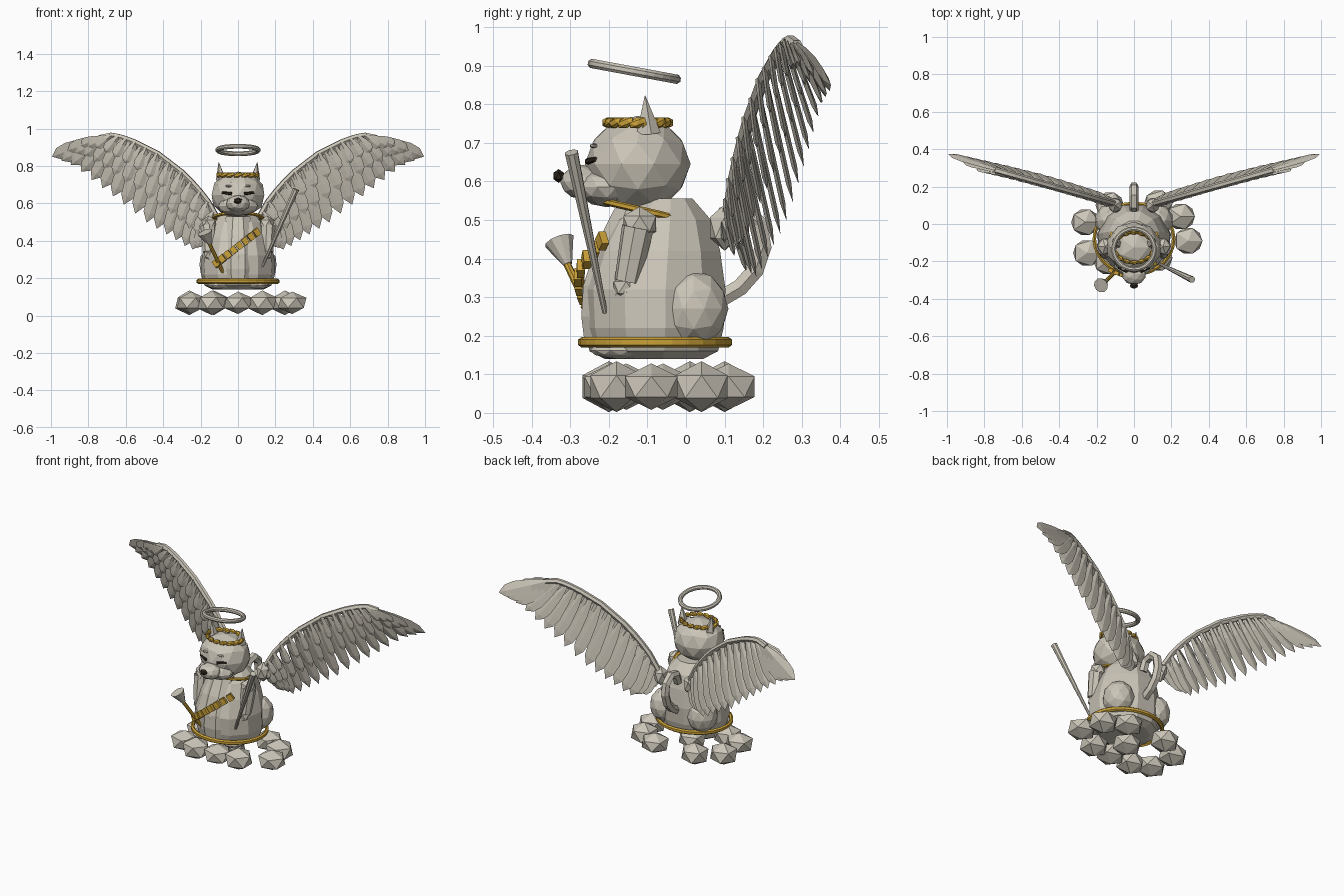
import bpy, bmesh
from math import sin, cos, pi, radians, atan2
from mathutils import Vector, Matrix

cube = bpy.data.objects.get("Cube")
if cube:
    bpy.data.objects.remove(cube)


def material(name, rgb):
    m = bpy.data.materials.new(name)
    m.use_nodes = True
    m.diffuse_color = (*rgb, 1)
    m.node_tree.nodes["Principled BSDF"].inputs["Base Color"].default_value = (*rgb, 1)
    return m


STONE = material("warm stone", (0.60, 0.56, 0.48))
GOLD = material("gold", (0.60, 0.36, 0.04))
DARK = material("dark brown", (0.03, 0.022, 0.014))


def finish(name, bm, mat, mirror=False):
    bmesh.ops.recalc_face_normals(bm, faces=bm.faces)
    me = bpy.data.meshes.new(name)
    bm.to_mesh(me)
    bm.free()
    ob = bpy.data.objects.new(name, me)
    return link(ob, mat, mirror)


def link(ob, mat, mirror=False):
    bpy.context.collection.objects.link(ob)
    ob.data.materials.append(mat)
    if mirror:
        ob.modifiers.new("both sides", "MIRROR").use_mirror_merge = False
    return ob


def xform(loc, size, rot=None):
    m = Matrix.Translation(loc)
    if rot:
        m = m @ rot.to_4x4()
    return m @ Matrix.Diagonal((*size, 1))


def blob(name, loc, size, mat=STONE, mirror=False, sub=2):
    bm = bmesh.new()
    bmesh.ops.create_icosphere(bm, subdivisions=sub, radius=1, matrix=xform(loc, size))
    return finish(name, bm, mat, mirror)


def rod(name, a, b, r1, r2, mat=STONE, mirror=False, sides=8, squash=1):
    a, b = Vector(a), Vector(b)
    rot = (b - a).to_track_quat("Z", "Y").to_matrix()
    bm = bmesh.new()
    bmesh.ops.create_cone(bm, cap_ends=True, segments=sides, radius1=r1, radius2=r2,
                          depth=(b - a).length, matrix=xform((a + b) / 2, (1, squash, 1), rot))
    return finish(name, bm, mat, mirror)


def loft(name, rings, sides, mat=STONE):
    """Rings are (z, centre y, x radius, y radius)."""
    bm = bmesh.new()
    loops = []
    for z, cy, rx, ry in rings:
        loops.append([bm.verts.new((rx * sin(2 * pi * (k + .5) / sides),
                                    cy + ry * cos(2 * pi * (k + .5) / sides), z))
                      for k in range(sides)])
    for lo, hi in zip(loops, loops[1:]):
        for k in range(sides):
            j = (k + 1) % sides
            bm.faces.new((lo[k], lo[j], hi[j], hi[k]))
    bm.faces.new(loops[0])
    bm.faces.new(loops[-1])
    return finish(name, bm, mat)


def hoop(name, loc, rx, ry, w, h, mat, tilt=0, seg=28, sides=6):
    bm = bmesh.new()
    loops = []
    rot = Matrix.Rotation(radians(tilt), 3, "X")
    for i in range(seg):
        a = 2 * pi * i / seg
        loop = []
        for k in range(sides):
            b = 2 * pi * (k + .5) / sides
            p = Vector(((rx + w * cos(b)) * cos(a), (ry + w * cos(b)) * sin(a), h * sin(b)))
            loop.append(bm.verts.new(rot @ p + Vector(loc)))
        loops.append(loop)
    for i in range(seg):
        p, q = loops[i], loops[(i + 1) % seg]
        for k in range(sides):
            j = (k + 1) % sides
            bm.faces.new((p[k], q[k], q[j], p[j]))
    return finish(name, bm, mat)


def tube(name, pts, radius, mirror=False):
    cu = bpy.data.curves.new(name, "CURVE")
    cu.dimensions = "3D"
    cu.bevel_depth, cu.bevel_resolution, cu.use_fill_caps = radius, 1, True
    sp = cu.splines.new("POLY")
    sp.points.add(len(pts) - 1)
    for p, co in zip(sp.points, pts):
        p.co = (*co, 1)
    sp.use_smooth = False
    return link(bpy.data.objects.new(name, cu), STONE, mirror)


def along(pts, t):
    """Point at fraction t of a list of 2D points."""
    f = t * (len(pts) - 1)
    i = min(int(f), len(pts) - 2)
    return Vector(pts[i]).lerp(Vector(pts[i + 1]), f - i)


# Cloud base
puffs = [(-.26, .01), (-.25, -.155), (-.14, -.2), (0, -.195), (.13, -.18), (.29, -.09),
         (.25, .04), (.13, .11), (-.13, .1), (0, -.06)]
for i, (x, y) in enumerate(puffs):
    blob(f"cloud_puff_{i}", (x, y, .068), (.085, .08, .066 - .006 * (i % 2)), sub=1)

# Body, front panel, haunches and feet
loft("body", [(.14, -.08, .14, .13), (.16, -.08, .18, .17), (.22, -.08, .2, .185),
              (.32, -.08, .195, .19), (.42, -.07, .17, .165), (.5, -.06, .135, .13),
              (.555, -.05, .08, .07)], 11)
loft("front_panel", [(.19, -.19, .09, .08), (.25, -.19, .1, .088), (.33, -.185, .098, .088),
                     (.43, -.165, .085, .075), (.53, -.13, .07, .06)], 8)
blob("haunch", (.125, .02, .27), (.085, .09, .1), mirror=True)
blob("foot", (.1, -.17, .162), (.065, .08, .023), mirror=True)
hoop("belt", (0, -.08, .183), .212, .19, .011, .014, GOLD)

# Arms
blob("shoulder", (.155, -.12, .49), (.045, .05, .045), mirror=True, sub=1)
rod("arm", (.16, -.125, .48), (.155, -.152, .34), .042, .034, mirror=True)
blob("hand", (.15, -.155, .325), (.035, .038, .035), mirror=True, sub=1)
rod("sleeve_tip", (.15, -.155, .32), (.135, -.19, .255), .03, .004, mirror=True, sides=6)

# Head
blob("head", (0, -.125, .645), (.148, .137, .125))
blob("cheeks", (0, -.205, .585), (.11, .08, .052))
blob("snout", (0, -.268, .598), (.065, .058, .045))
blob("nose", (0, -.33, .614), (.024, .016, .018), DARK, sub=1)
rod("ear", (.09, -.1, .725), (.103, -.106, .822), .036, .001, mirror=True, sides=5, squash=.75)
blob("brow", (.05, -.238, .692), (.022, .012, .007), mirror=True, sub=1)
rod("closed_eye", (.035, -.255, .652), (.085, -.234, .657), .009, .006, DARK, True, 6)
hoop("collar", (0, -.1, .522), .128, .118, .012, .009, GOLD, -13)
hoop("halo", (0, -.134, .885), .109, .11, .013, .013, STONE, -10.5, sides=8)

# Twisted wreath
bm = bmesh.new()
for i in range(16):
    a = 2 * pi * i / 16
    t = Vector((-.105 * sin(a), .08 * cos(a), .03)).to_track_quat("X", "Z").to_matrix()
    bmesh.ops.create_icosphere(bm, subdivisions=1, radius=1, matrix=xform(
        (.105 * cos(a), -.125 + .08 * sin(a), .752), (.027, .013, .014), t))
finish("wreath", bm, GOLD)

# Segmented sash
bm = bmesh.new()
for i in range(8):
    t = i / 7
    x, z = -.115 + .215 * t, .28 + .165 * t
    y = -.28 + 2 * x * x + max(0, z - .36) * .5
    rot = Matrix.Rotation(4 * x, 3, "Z") @ Matrix.Rotation(-atan2(.165, .215), 3, "Y")
    bmesh.ops.create_cube(bm, size=1, matrix=xform((x, y, z), (.031, .02, .038), rot))
finish("sash", bm, GOLD)

# Trumpet in one hand, tapered staff in the other
rod("trumpet_pipe", (-.08, -.235, .23), (-.155, -.31, .39), .01, .01, GOLD)
rod("trumpet_bell", (-.152, -.306, .385), (-.177, -.328, .445), .012, .04, sides=10)
rod("staff", (.13, -.21, .26), (.31, -.297, .675), .007, .018)

# Curled tail
tube("tail", [(0, .08, .29), (0, .14, .325), (0, .18, .37), (0, .2, .43), (0, .19, .49),
              (0, .15, .525), (0, .1, .515), (0, .075, .46)], .025)

# Wings: feathers fan out from a leading edge to a trailing edge
LEADING = [(.1, .5), (.17, .625), (.28, .75), (.43, .865), (.57, .935), (.67, .965), (.74, .95)]
TRAILING = [(.2, .37), (.25, .35), (.36, .42), (.48, .49), (.62, .6), (.75, .7),
            (.88, .8), (.995, .85)]
FEATHER = [(0, .3), (.3, .75), (.65, 1), (.85, .8)]


def wing_point(p, drop, lift=0):
    return Vector((p.x, .085 + .28 * p.x + .12 * drop - lift, p.y))


def feather(bm, root, tip, width, twist):
    d = tip - root
    n = Vector((.28, -1, -.12))
    n = (n - d * n.dot(d) / d.length_squared).normalized()
    n = Matrix.Rotation(radians(twist), 3, d.normalized()) @ n
    side = d.normalized().cross(n)
    loops = []
    for s, w in FEATHER:
        c, h = root + d * s, side * w * width / 2
        loops.append([bm.verts.new(v) for v in (c + h, c + n * .007, c - h, c - n * .007)])
    end = bm.verts.new(tip)
    for p, q in zip(loops, loops[1:]):
        for k in range(4):
            j = (k + 1) % 4
            bm.faces.new((p[k], p[j], q[j], q[k]))
    for k in range(4):
        bm.faces.new((loops[-1][k], loops[-1][(k + 1) % 4], end))
    bm.faces.new(loops[0])


for name, count, reach, lift, width in [("flight_feathers", 17, 1, 0, .088),
                                        ("middle_feathers", 16, .68, .018, .078),
                                        ("small_feathers", 15, .4, .032, .066)]:
    bm = bmesh.new()
    for i in range(count):
        t = i / (count - 1)
        a, b = along(LEADING, t), along(TRAILING, t)
        b = a.lerp(b, reach)
        feather(bm, wing_point(a, 0, lift * .6), wing_point(b, a.y - b.y, lift), width, 16)
    finish(name, bm, STONE, True)
edge = [along(LEADING, i / 14) for i in range(15)]
tube("wing_bone", [wing_point(p, 0, .005) for p in edge], .017, True)
blob("wing_root", (.1, .1, .48), (.04, .045, .06), mirror=True, sub=1)
